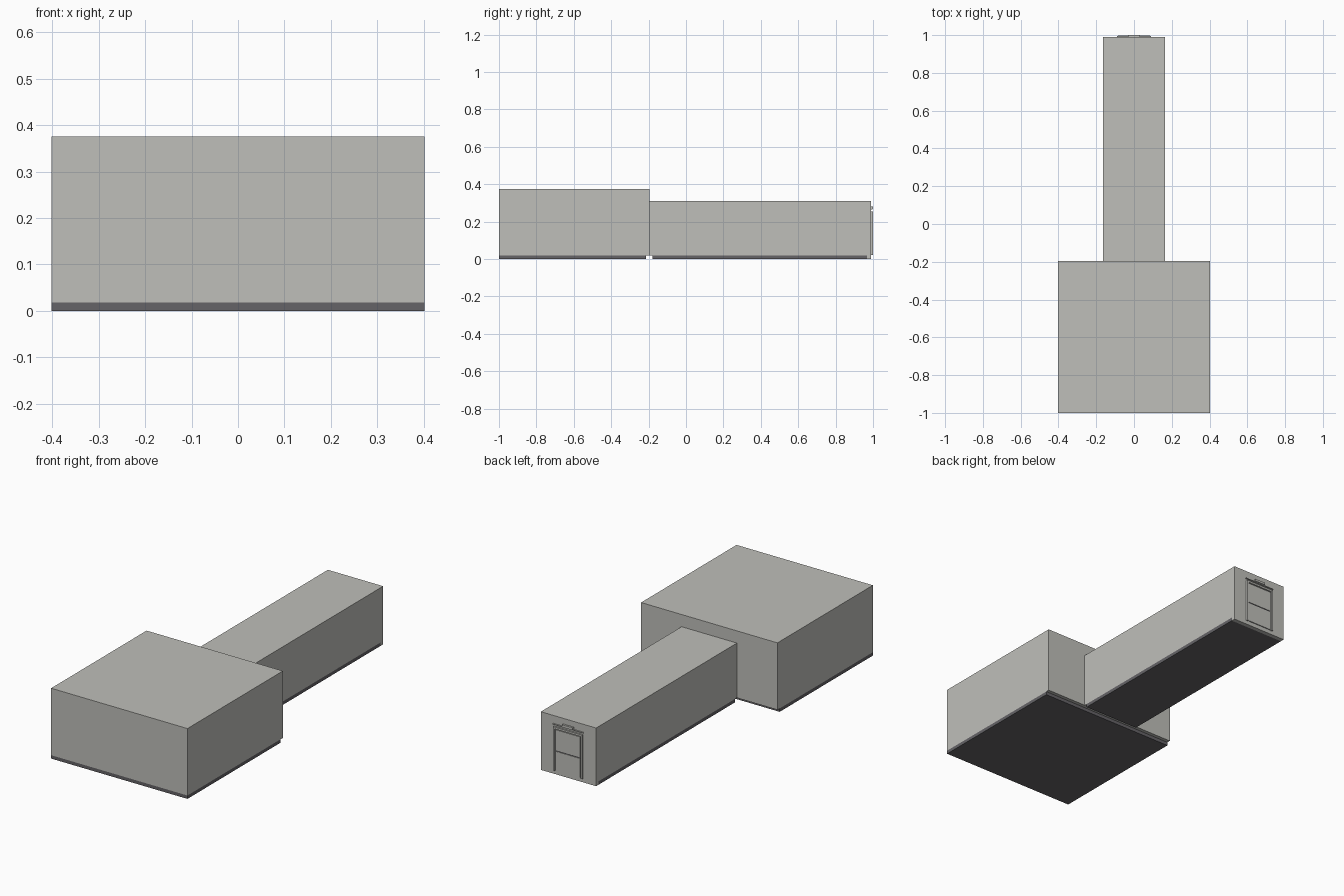
import bpy
import bmesh

if "Cube" in bpy.data.objects:
    bpy.data.objects.remove(bpy.data.objects["Cube"])


def material(name, rgb):
    m = bpy.data.materials.new(name)
    m.diffuse_color = (*rgb, 1.0)
    m.use_nodes = True
    m.node_tree.nodes["Principled BSDF"].inputs["Base Color"].default_value = m.diffuse_color
    return m


LIGHT = material("light grey wall", (0.52, 0.52, 0.49))
DARK = material("dark grey floor", (0.13, 0.125, 0.135))


def box(name, x, y, z, mat):
    """Axis-aligned box from (min, max) pairs."""
    bm = bmesh.new()
    bmesh.ops.create_cube(bm, size=1.0)
    for v in bm.verts:
        v.co = [lo + (c + 0.5) * (hi - lo) for c, (lo, hi) in zip(v.co, (x, y, z))]
    mesh = bpy.data.meshes.new(name)
    bm.to_mesh(mesh)
    bm.free()
    mesh.materials.append(mat)
    obj = bpy.data.objects.new(name, mesh)
    bpy.context.collection.objects.link(obj)
    return obj


HALL, PASSAGE, FLOOR = 0.402, 0.163, 0.018

# Wide hall with its floor slab, stopping just short of the back wall
box("hall_walls", (-HALL, HALL), (-1.0, -0.196), (FLOOR, 0.375), LIGHT)
box("hall_floor", (-HALL, HALL), (-1.0, -0.215), (0.0, FLOOR), DARK)

# Long passage with its floor slab, and an end wall reaching the ground
box("passage_walls", (-PASSAGE, PASSAGE), (-0.196, 0.968), (FLOOR, 0.31), LIGHT)
box("passage_floor", (-PASSAGE, PASSAGE), (-0.18, 0.968), (0.0, FLOOR), DARK)
box("end_wall", (-PASSAGE, PASSAGE), (0.968, 0.99), (0.0, 0.31), LIGHT)

# Door frame on the end wall
for side, label in ((-1, "left"), (1, "right")):
    xs = sorted((side * 0.076, side * 0.086))
    box(f"door_jamb_{label}", xs, (0.985, 0.999), (0.02, 0.255), LIGHT)
box("door_head", (-0.086, 0.086), (0.985, 0.999), (0.245, 0.255), LIGHT)
box("door_canopy", (-0.09, 0.09), (0.985, 0.996), (0.264, 0.268), LIGHT)

# Two stacked door panels, separated by a narrow dark seam
box("door_seam", (-0.071, 0.071), (0.985, 0.992), (0.125, 0.131), DARK)
for label, z in (("lower", (0.022, 0.125)), ("upper", (0.131, 0.24))):
    box(f"door_panel_{label}", (-0.071, 0.071), (0.985, 0.995), z, LIGHT)

# Small sign plate over the door
box("door_sign", (-0.032, 0.032), (0.985, 1.0), (0.268, 0.28), LIGHT)
